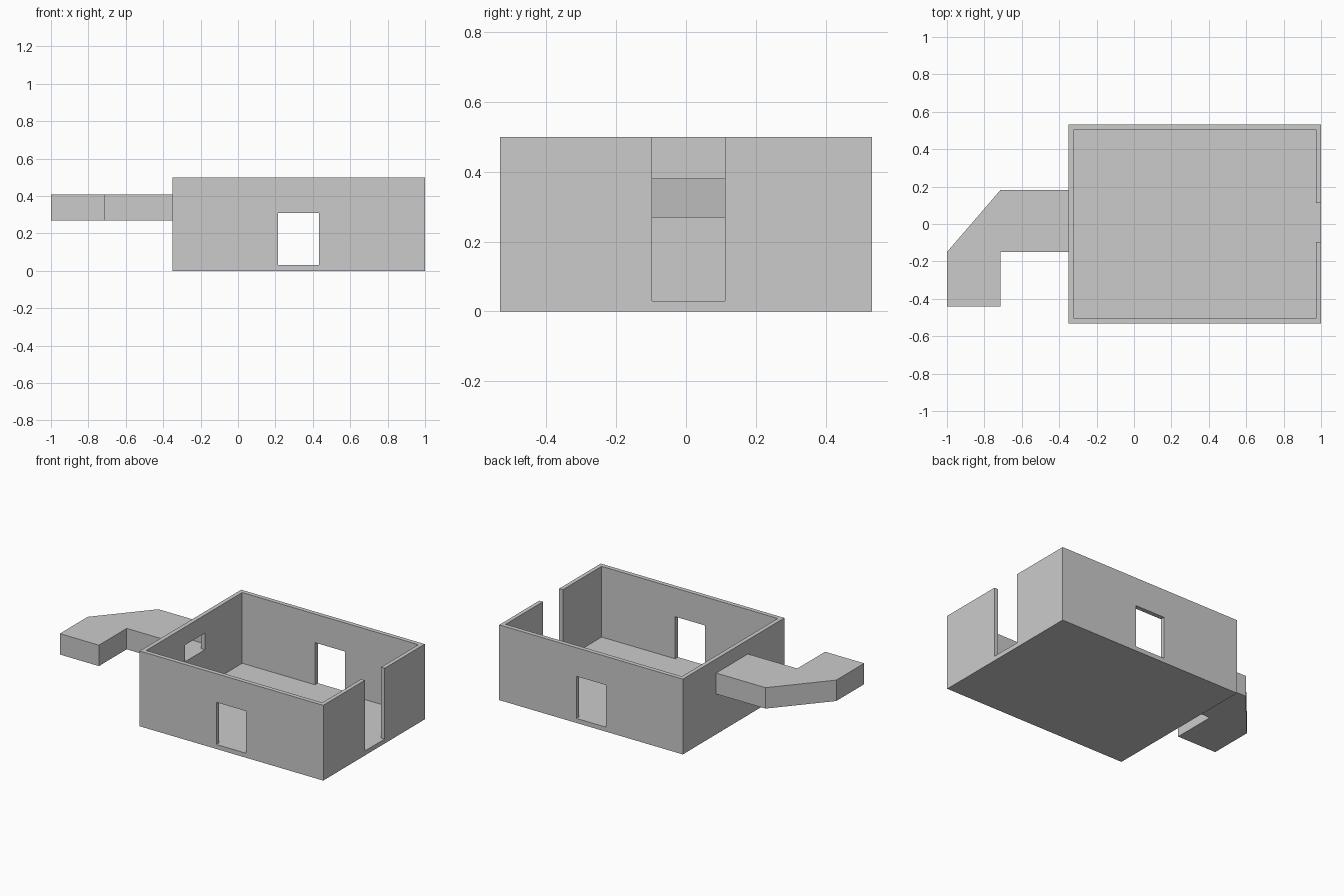
import bpy, bmesh

if "Cube" in bpy.data.objects:
    bpy.data.objects.remove(bpy.data.objects["Cube"])


def make_object(name, bm):
    bmesh.ops.recalc_face_normals(bm, faces=bm.faces)
    mesh = bpy.data.meshes.new(name)
    bm.to_mesh(mesh)
    bm.free()
    obj = bpy.data.objects.new(name, mesh)
    bpy.context.collection.objects.link(obj)
    return obj


def box(name, x, y, z):
    bm = bmesh.new()
    bmesh.ops.create_cube(bm, size=1)
    for v in bm.verts:
        v.co = [r[0] if c < 0 else r[1] for c, r in zip(v.co, (x, y, z))]
    return make_object(name, bm)


def cut(target, x, y, z):
    cutter = box("cutter", x, y, z)
    cutter.hide_render = True
    mod = target.modifiers.new("cut", 'BOOLEAN')
    mod.operation = 'DIFFERENCE'
    mod.solver = 'EXACT'
    mod.object = cutter
    bpy.context.view_layer.objects.active = target
    bpy.ops.object.modifier_apply(modifier=mod.name)
    bpy.data.objects.remove(cutter)


# Open-topped room with a thin floor and walls
room = box("room", (-0.35, 1.0), (-0.533, 0.533), (0, 0.5))
cut(room, (-0.322, 0.973), (-0.504, 0.504), (0.03, 0.7))

# Front and back doorways, full-height side doorway, tunnel window
cut(room, (0.214, 0.432), (-0.8, 0.8), (0.03, 0.31))
cut(room, (0.8, 1.2), (-0.097, 0.112), (0.03, 0.7))
cut(room, (-0.5, -0.2), (-0.097, 0.112), (0.27, 0.38))

# Bent hollow tunnel, open where it meets the room
outline = [(-0.35, 0.183), (-0.713, 0.183), (-1.0, -0.15),
           (-1.0, -0.442), (-0.713, -0.442), (-0.713, -0.15), (-0.35, -0.15)]
bm = bmesh.new()
low, high = ([bm.verts.new((x, y, z)) for x, y in outline] for z in (0.268, 0.407))
bm.faces.new(low)
bm.faces.new(high)
for i in range(len(outline) - 1):
    bm.faces.new((low[i], low[i + 1], high[i + 1], high[i]))
make_object("tunnel", bm)
